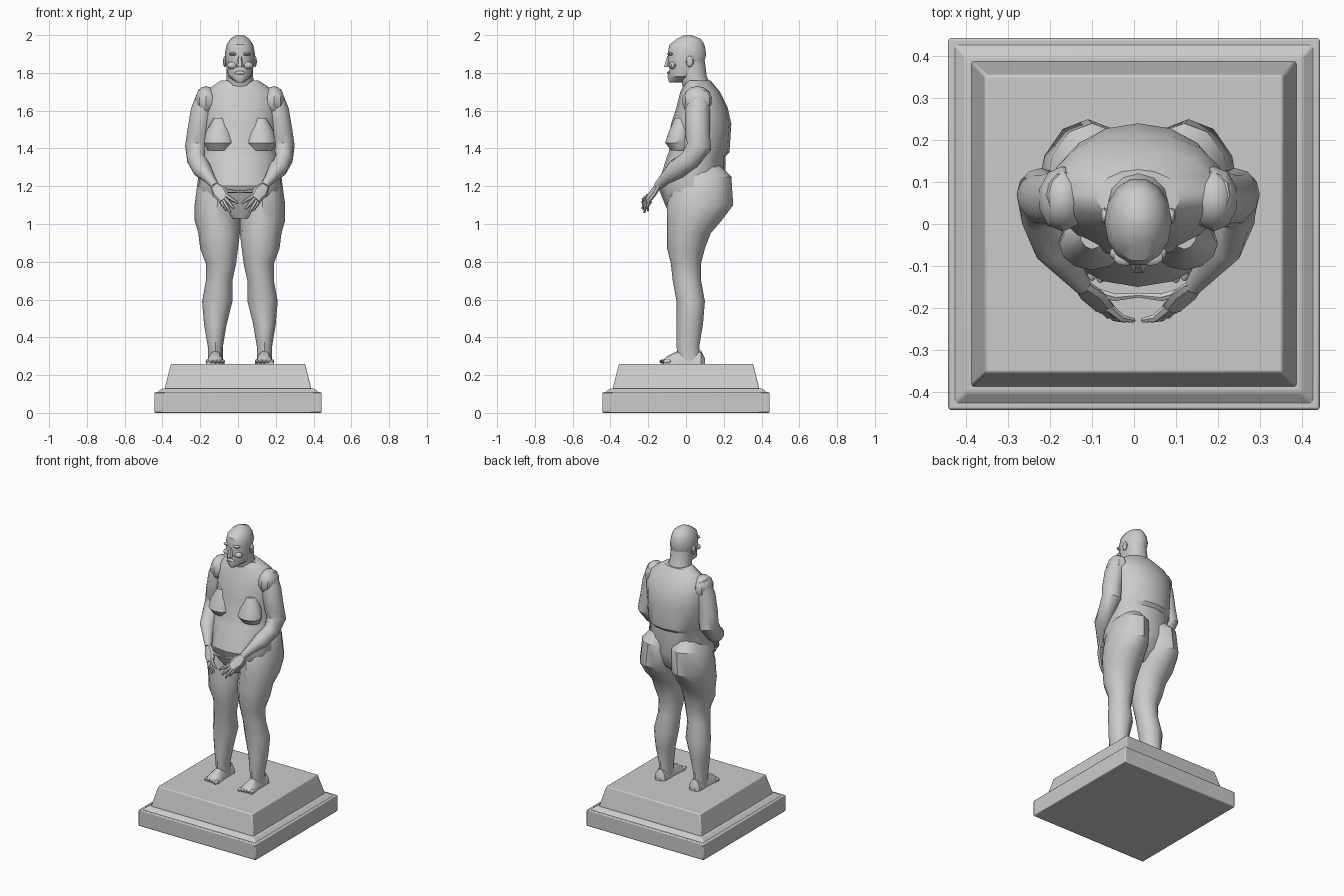
import bpy, bmesh, math
from mathutils import Vector, Matrix

cube = bpy.data.objects.get("Cube")
if cube:
    bpy.data.objects.remove(cube, do_unlink=True)

GREY = (0.6, 0.6, 0.6, 1)
stone = bpy.data.materials.new("grey_stone")
stone.use_nodes = True
stone.diffuse_color = GREY
stone.node_tree.nodes["Principled BSDF"].inputs["Base Color"].default_value = GREY

MIDDLE = 0.01     # centre line of the figure
GROUND = 0.26     # top of the plinth
X_AXIS, Y_AXIS, Z_AXIS = Matrix.Identity(3)
LEVEL = (X_AXIS, Y_AXIS)
UPRIGHT = (X_AXIS, Z_AXIS)


def finish(name, bm, angle=35):
    """Turn the bmesh into a shaded stone object."""
    bmesh.ops.recalc_face_normals(bm, faces=bm.faces[:])
    mesh = bpy.data.meshes.new(name)
    bm.to_mesh(mesh)
    bm.free()
    mesh.materials.append(stone)
    part = bpy.data.objects.new(name, mesh)
    bpy.context.collection.objects.link(part)
    bpy.ops.object.select_all(action='DESELECT')
    part.select_set(True)
    bpy.context.view_layer.objects.active = part
    bpy.ops.object.shade_smooth_by_angle(angle=math.radians(angle))
    return part


def skin(name, rings, plane=None, sides=12):
    """Skin elliptical rings (centre, width, depth), across the path unless a plane is given."""
    bm = bmesh.new()
    centres = [Vector(ring[0]) for ring in rings]
    last = len(rings) - 1
    loops = []
    for i, (centre, width, depth) in enumerate(rings):
        if plane:
            across, along = plane
        else:
            heading = centres[min(i + 1, last)] - centres[max(i - 1, 0)]
            across = heading.cross(Y_AXIS).normalized()
            along = across.cross(heading).normalized()
        loop = []
        for k in range(sides):
            turn = math.tau * k / sides
            point = centres[i] + across * width * math.cos(turn) + along * depth * math.sin(turn)
            point.z = max(point.z, GROUND)
            loop.append(bm.verts.new(point))
        loops.append(loop)
    for lower, upper in zip(loops, loops[1:]):
        for k in range(sides):
            bm.faces.new((lower[k - 1], lower[k], upper[k], upper[k - 1]))
    bm.faces.new(loops[0])
    bm.faces.new(loops[-1])
    return finish(name, bm)


def stack(name, profile, side=1, sides=12):
    """Level rings from landmarks giving height, offset, front, back and half width."""
    rings = []
    for height, offset, front, back, width in profile.values():
        centre = (MIDDLE + side * offset, (front + back) / 2, height)
        rings.append((centre, width, (back - front) / 2))
    return skin(name, rings, LEVEL, sides)


def ball(name, centre, size):
    bm = bmesh.new()
    bmesh.ops.create_uvsphere(bm, u_segments=10, v_segments=7, radius=1)
    bm.transform(Matrix.Translation(centre) @ Matrix.Diagonal((*size, 1)))
    return finish(name, bm)


def frustum(name, bottom, top, low_width, high_width):
    """Square block with sloping sides and softened edges."""
    bm = bmesh.new()
    bmesh.ops.create_cube(bm, size=2)
    for vert in bm.verts:
        width, height = (high_width, top) if vert.co.z > 0 else (low_width, bottom)
        vert.co = (vert.co.x * width, vert.co.y * width, height)
    part = finish(name, bm, angle=20)
    bevel = part.modifiers.new("soft_edges", 'BEVEL')
    bevel.width = 0.006
    bevel.segments = 2


# Plinth
frustum("plinth_base", 0, .11, .443, .443)
frustum("plinth_ledge", .1, .13, .44, .4)
frustum("plinth_top", .12, GROUND, .39, .355)

# Torso, with a hanging belly and a waist crease at the back
stack("torso", {
    "crotch": (1.03, 0, -.08, .1, .06),
    "groin": (1.1, 0, -.11, .18, .19),
    "belly": (1.2, 0, -.15, .21, .22),
    "waist": (1.36, 0, -.1, .21, .2),
    "back_roll": (1.38, 0, -.09, .23, .2),
    "ribs": (1.53, 0, -.08, .24, .2),
    "chest": (1.62, 0, -.05, .22, .21),
    "shoulders": (1.7, 0, -.03, .18, .19),
    "collar": (1.76, 0, 0, .13, .1),
}, sides=16)
stack("neck", {
    "root": (1.7, 0, -.01, .15, .08),
    "throat": (1.78, 0, -.03, .11, .07),
    "nape": (1.86, 0, -.05, .1, .07),
})

# Head and face
stack("head", {
    "chin": (1.75, 0, -.09, -.02, .02),
    "jaw": (1.78, 0, -.1, .06, .06),
    "mouth": (1.82, 0, -.09, .09, .07),
    "temple": (1.9, 0, -.1, .11, .08),
    "forehead": (1.95, 0, -.09, .1, .07),
    "scalp": (1.98, 0, -.05, .08, .05),
    "crown": (2, 0, -.01, .03, .02),
}, sides=14)
stack("nose", {
    "base": (1.83, 0, -.12, -.08, .02),
    "bridge": (1.89, 0, -.1, -.08, .01),
}, sides=6)
ball("lips", (MIDDLE, -.09, 1.8), (.03, .01, .01))

LEG = {
    "waist": (1.32, .1, 0, .17, .06),
    "hip": (1.25, .11, -.07, .24, .11),
    "buttock": (1.1, .12, -.1, .25, .12),
    "seat_fold": (1.02, .12, -.1, .19, .12),
    "thigh": (.95, .11, -.1, .13, .11),
    "lower_thigh": (.87, .11, -.1, .1, .1),
    "knee": (.79, .1, -.08, .08, .08),
    "below_knee": (.7, .11, -.07, .08, .07),
    "calf": (.59, .12, -.05, .1, .08),
    "shin": (.47, .13, -.05, .09, .06),
    "ankle": (.35, .13, -.05, .07, .04),
    "heel": (.27, .13, -.04, .08, .04),
}
# Foot sections: position along y, height, half width
FOOT = {
    "heel": (.1, .03, .02),
    "ankle": (.08, .07, .04),
    "instep": (-.04, .07, .04),
    "ball": (-.1, .04, .05),
    "toe_root": (-.12, .02, .05),
}
# Arm joints: position, radius
ARM = {
    "shoulder": (.17, .07, 1.7, .05),
    "armpit": (.2, .06, 1.6, .06),
    "upper_arm": (.22, .06, 1.48, .06),
    "elbow": (.23, .07, 1.41, .06),
    "forearm": (.23, .02, 1.34, .05),
    "mid_forearm": (.2, -.05, 1.29, .05),
    "lower_forearm": (.16, -.11, 1.24, .03),
    "wrist": (.13, -.15, 1.2, .02),
}
PALM = {
    "wrist": (.14, -.14, 1.21, .02),
    "middle": (.11, -.17, 1.17, .04),
    "knuckles": (.08, -.2, 1.13, .03),
}
FINGERTIPS = {
    "index_finger": (.01, -.23, 1.11),
    "middle_finger": (.03, -.23, 1.08),
    "ring_finger": (.05, -.22, 1.06),
    "little_finger": (.07, -.2, 1.07),
}

for side, prefix in ((1, "left_"), (-1, "right_")):
    def at(x, y, z):
        return Vector((MIDDLE + side * x, y, z))

    def finger(name, root, tip):
        """Tapered finger with a slightly raised middle joint."""
        bend = (root + tip) / 2 - Y_AXIS * .01
        skin(prefix + name, [(root, .012, .012), (bend, .01, .01), (tip, .006, .006)], sides=6)

    # Face details
    ball(prefix + "ear", at(.08, .02, 1.86), (.01, .02, .03))
    ball(prefix + "brow", at(.03, -.08, 1.9), (.03, .02, .01))
    ball(prefix + "cheek", at(.04, -.07, 1.84), (.03, .02, .02))

    # Breast, full at the bottom
    stack(prefix + "breast", {
        "top": (1.56, .11, -.06, .02, .03),
        "slope": (1.49, .11, -.09, .02, .07),
        "fullest": (1.43, .11, -.11, .02, .08),
        "fold": (1.39, .11, -.08, .02, .06),
    }, side)

    # Leg, foot and toes
    stack(prefix + "leg", LEG, side)
    skin(prefix + "foot", [(at(.13, y, GROUND), width, height)
                           for y, height, width in FOOT.values()], UPRIGHT)
    for k in range(5):
        ball(f"{prefix}toe_{k + 1}", at(.09 + .02 * k, -.12 + .005 * k, GROUND + .012),
             (.012, .022, .012))

    # Arm from shoulder to wrist
    ball(prefix + "shoulder", at(.18, .06, 1.65), (.06, .08, .08))
    skin(prefix + "arm", [(at(x, y, z), radius, radius * 1.1) for x, y, z, radius in ARM.values()])

    # Hand resting in front of the belly
    skin(prefix + "palm", [(at(x, y, z), width, .015) for x, y, z, width in PALM.values()], sides=8)
    first, final = at(.07, -.2, 1.15), at(.1, -.19, 1.12)
    for k, (name, tip) in enumerate(FINGERTIPS.items()):
        finger(name, first.lerp(final, k / 3), at(*tip))
    finger("thumb", at(.11, -.16, 1.18), at(0, -.17, 1.17))
